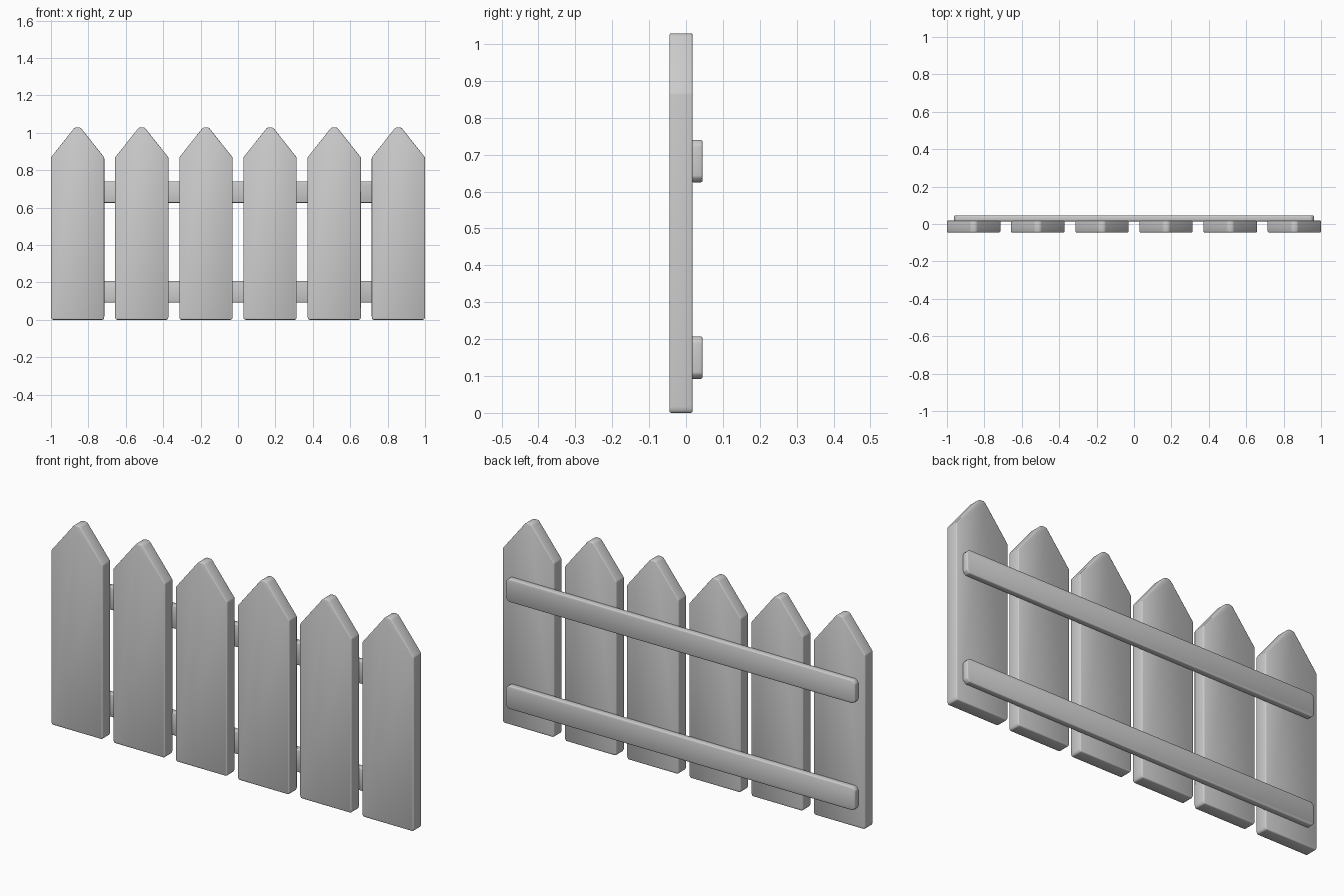
import bpy, bmesh

if "Cube" in bpy.data.objects:
    bpy.data.objects.remove(bpy.data.objects["Cube"])


def extrude_outline(name, outline, y0, y1, bevel):
    """Extrude an (x, z) outline along y, soften its edges and shade it smooth."""
    bm = bmesh.new()
    face = bm.faces.new([bm.verts.new((x, y0, z)) for x, z in outline])
    ext = bmesh.ops.extrude_face_region(bm, geom=[face])
    new = [g for g in ext["geom"] if isinstance(g, bmesh.types.BMVert)]
    bmesh.ops.translate(bm, verts=new, vec=(0, y1 - y0, 0))
    bmesh.ops.recalc_face_normals(bm, faces=bm.faces[:])
    bmesh.ops.bevel(bm, geom=bm.edges[:], offset=bevel, segments=2,
                    profile=0.5, affect='EDGES', clamp_overlap=True)
    for f in bm.faces:
        f.smooth = True
    mesh = bpy.data.meshes.new(name)
    bm.to_mesh(mesh)
    bm.free()
    obj = bpy.data.objects.new(name, mesh)
    bpy.context.collection.objects.link(obj)
    return obj


# Six pointed pickets with slightly blunted tips
W = 0.1425
picket = [(-W + 0.005, 0), (W - 0.005, 0), (W, 0.012), (W, 0.868), (0.018, 1.025),
          (0.008, 1.029), (-0.008, 1.029), (-0.018, 1.025), (-W, 0.868), (-W, 0.012)]
for i in range(6):
    obj = extrude_outline("picket", picket, -0.045, 0.018, 0.005)
    obj.location.x = -0.8575 + 0.343 * i

# Two horizontal rails across the back, corners clipped
for name, z0, z1 in (("lower_rail", 0.092, 0.207), ("upper_rail", 0.625, 0.74)):
    L, c = 0.963, 0.014
    rail = [(-L + c, z0), (L - c, z0), (L, z0 + c), (L, z1 - c),
            (L - c, z1), (-L + c, z1), (-L, z1 - c), (-L, z0 + c)]
    extrude_outline(name, rail, 0.014, 0.045, 0.005)
